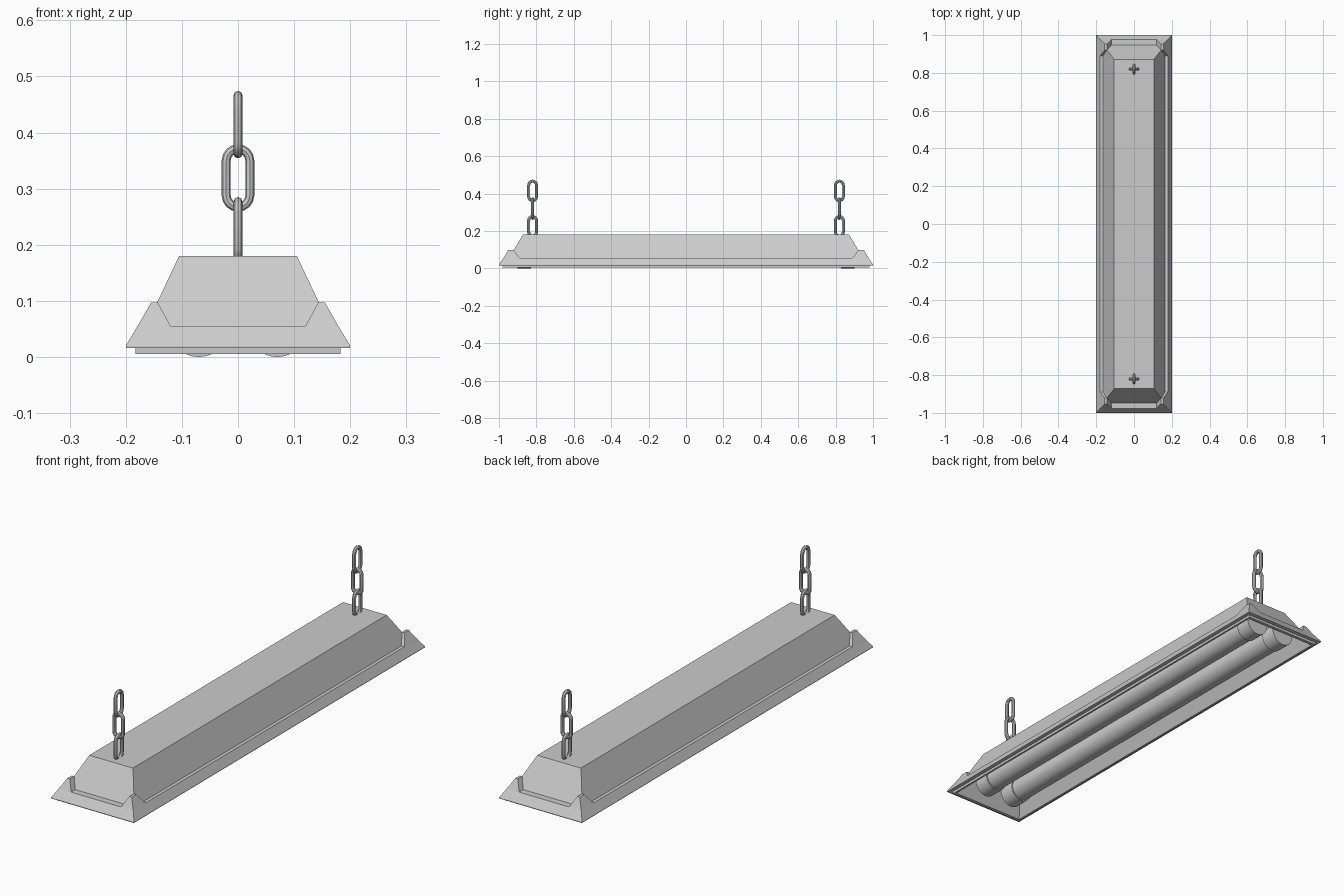
import bpy, bmesh, math
from mathutils import Vector

if "Cube" in bpy.data.objects:
    bpy.data.objects.remove(bpy.data.objects["Cube"])


def add_mesh(name, bm):
    bmesh.ops.recalc_face_normals(bm, faces=bm.faces[:])
    me = bpy.data.meshes.new(name)
    bm.to_mesh(me)
    bm.free()
    ob = bpy.data.objects.new(name, me)
    bpy.context.collection.objects.link(ob)
    return ob


def smooth(ob):
    bpy.ops.object.select_all(action='DESELECT')
    ob.select_set(True)
    bpy.context.view_layer.objects.active = ob
    bpy.ops.object.shade_smooth_by_angle(angle=math.radians(40))


# Housing shell: rectangular rings (half x, half y, z) from roof, over the
# ledge and flange, round the bottom lip and up into the reflector cavity
rings = [(.105, .872, .18), (.164, .947, .055), (.179, .976, .055),
         (.2, 1, .02), (.2, 1, .016), (.183, .982, .016),
         (.183, .982, .005), (.174, .968, .005), (.098, .865, .166)]
bm = bmesh.new()
loops = [[bm.verts.new((sx * x, sy * y, z))
          for sx, sy in ((-1, -1), (1, -1), (1, 1), (-1, 1))] for x, y, z in rings]
for a, b in zip(loops, loops[1:]):
    for i in range(4):
        j = (i + 1) % 4
        bm.faces.new((a[i], a[j], b[j], b[i]))
bm.faces.new(loops[0])
bm.faces.new(loops[-1])
add_mesh("lamp_housing", bm)

# Raised corner guards on the skirt; the inner side is cut away so that
# nothing pokes into the cavity
for sx in (-1, 1):
    for sy in (-1, 1):
        bm = bmesh.new()
        pts = [(.12, .976, .055), (.179, .976, .055), (.179, .89, .055),
               (.162, .89, .055), (.12, .945, .055),
               (.143, .952, .097), (.155, .952, .097), (.155, .921, .097),
               (.143, .921, .097)]
        for x, y, z in pts:
            bm.verts.new((sx * x, sy * y, z))
        bmesh.ops.convex_hull(bm, input=bm.verts[:])
        bmesh.ops.dissolve_limit(bm, angle_limit=.01, verts=bm.verts[:], edges=bm.edges[:])
        add_mesh("corner_guard", bm)


# Fluorescent tubes and their end caps, lying along y
def rod(name, x, y, r, length):
    bpy.ops.mesh.primitive_cylinder_add(vertices=32, radius=r, depth=length,
                                        location=(x, y, .053),
                                        rotation=(math.pi / 2, 0, 0))
    ob = bpy.context.object
    ob.name = name
    smooth(ob)


for x in (-.07, .07):
    rod("light_tube", x, 0, .048, 1.68)
    for s in (-1, 1):
        rod("tube_cap", x, s * .865, .053, .07)


# Hanging chains: stadium-shaped links, alternately turned
def chain_link(y, z, along_y):
    r, h, n = .021, .031, 8
    pts = []
    for side, start in ((1, 0), (-1, math.pi)):
        for k in range(n + 1):
            a = start + math.pi * k / n
            u, w = r * math.cos(a), side * h + r * math.sin(a)
            pts.append((0, u, w) if along_y else (u, 0, w))
    cu = bpy.data.curves.new("chain_link", 'CURVE')
    cu.dimensions = '3D'
    cu.bevel_depth = .008
    cu.bevel_resolution = 2
    sp = cu.splines.new('POLY')
    sp.points.add(len(pts) - 1)
    for p, co in zip(sp.points, pts):
        p.co = (*co, 1)
    sp.use_cyclic_u = True
    ob = bpy.data.objects.new("chain_link", cu)
    ob.location = Vector((0, y, z))
    bpy.context.collection.objects.link(ob)
    bpy.ops.object.select_all(action='DESELECT')
    ob.select_set(True)
    bpy.context.view_layer.objects.active = ob
    bpy.ops.object.convert(target='MESH')
    smooth(bpy.context.object)


for y in (-.82, .82):
    for i, z in enumerate((.225, .319, .414)):
        chain_link(y, z, i != 1)
